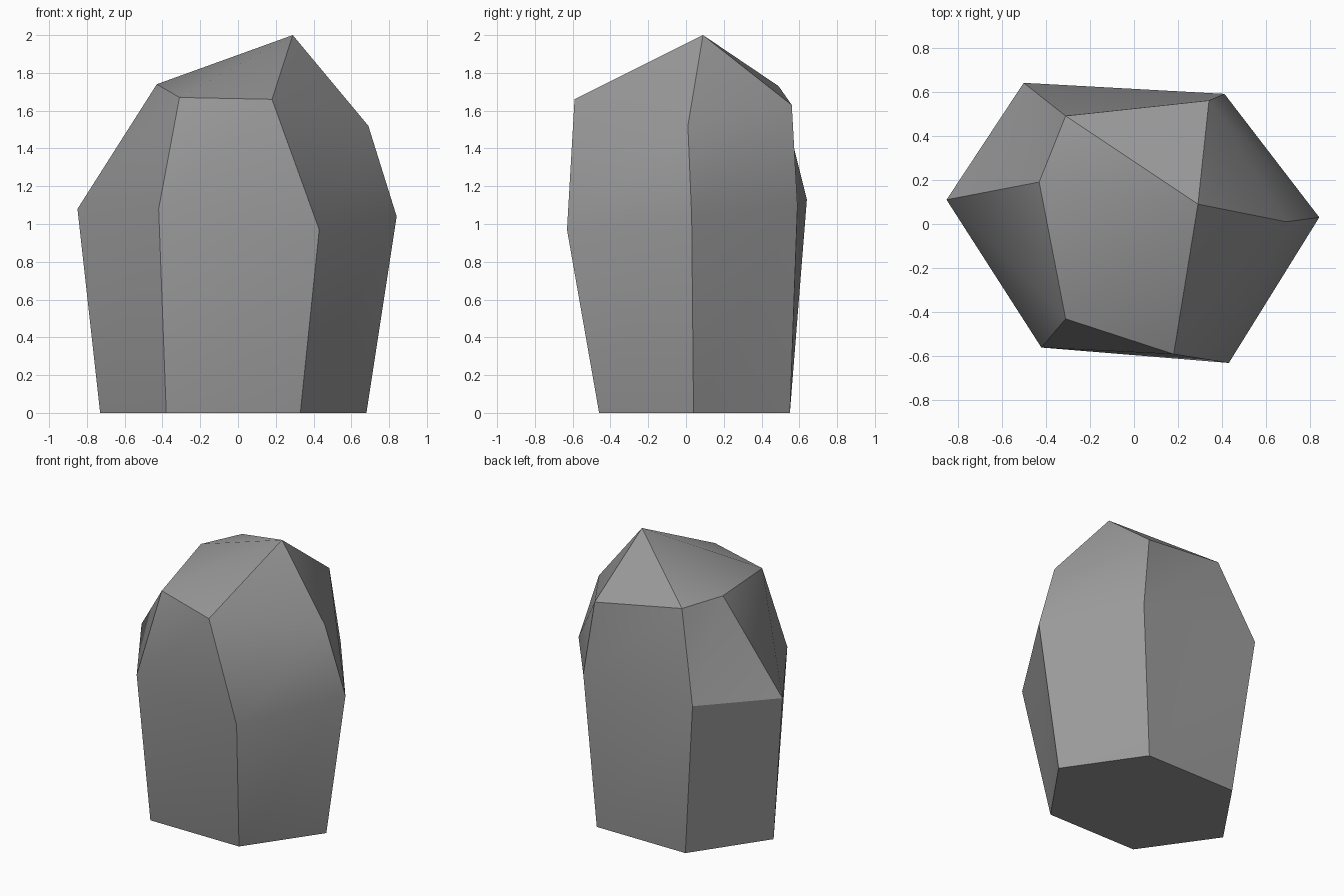
import bpy
import bmesh
from math import radians

cube = bpy.data.objects.get("Cube")
if cube:
    bpy.data.objects.remove(cube, do_unlink=True)

# Stone colour
stone = bpy.data.materials.new("grey stone")
stone.use_nodes = True
grey = (0.32, 0.32, 0.32, 1)
stone.diffuse_color = grey
stone.node_tree.nodes["Principled BSDF"].inputs["Base Color"].default_value = grey

# Six-sided rings, going round from the -x corner by way of the front
base = [(-0.73, 0.04, 0), (-0.38, -0.46, 0), (0.33, -0.46, 0),
        (0.68, 0.04, 0), (0.33, 0.55, 0), (-0.38, 0.55, 0)]
waist = [(-0.85, 0.11, 1.08), (-0.42, -0.56, 1.08), (0.43, -0.63, 0.97),
         (0.84, 0.03, 1.04), (0.41, 0.59, 1.10), (-0.50, 0.64, 1.13)]
shoulder = [(-0.43, 0.19, 1.74), (-0.31, -0.43, 1.67), (0.18, -0.59, 1.66),
            (0.69, 0.01, 1.52), (0.34, 0.56, 1.63), (-0.31, 0.49, 1.73)]
peak = (0.29, 0.09, 2.0)

bm = bmesh.new()
rings = [[bm.verts.new(p) for p in ring] for ring in (base, waist, shoulder)]
tip = bm.verts.new(peak)

# Underside, sides split into triangles, and the pointed cap
bm.faces.new(rings[0][::-1])
for i in range(6):
    j = (i + 1) % 6
    for low, high in zip(rings, rings[1:]):
        bm.faces.new((low[i], low[j], high[j]))
        bm.faces.new((low[i], high[j], high[i]))
    bm.faces.new((rings[2][i], rings[2][j], tip))
bmesh.ops.recalc_face_normals(bm, faces=bm.faces)

mesh = bpy.data.meshes.new("standing_rock")
bm.to_mesh(mesh)
bm.free()
mesh.materials.append(stone)
rock = bpy.data.objects.new("standing_rock", mesh)
bpy.context.collection.objects.link(rock)

# Soft facets with sharp ridges
bpy.ops.object.select_all(action="DESELECT")
rock.select_set(True)
bpy.context.view_layer.objects.active = rock
bpy.ops.object.shade_smooth_by_angle(angle=radians(30))
